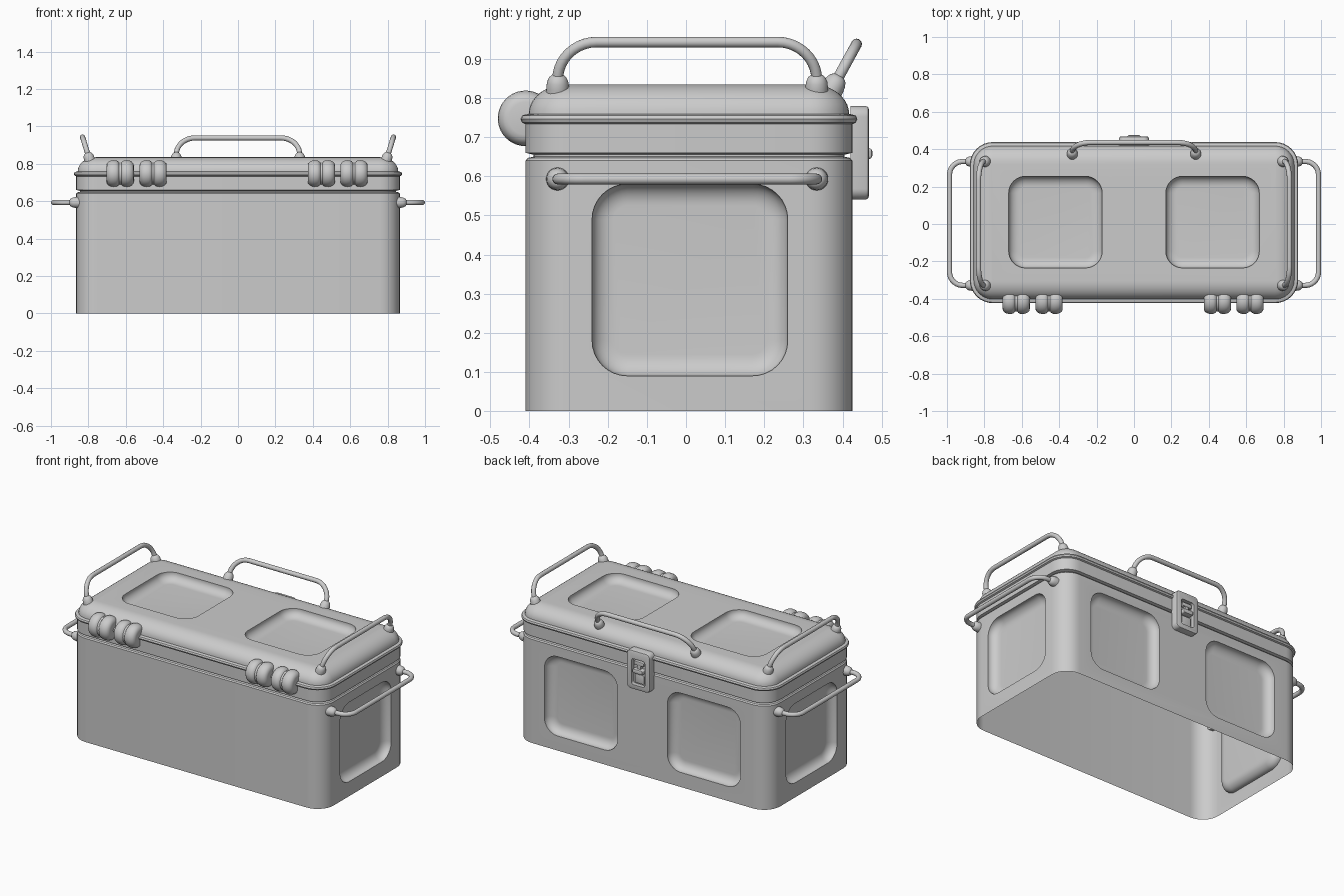
import bpy, bmesh, math
from mathutils import Vector, Matrix

if "Cube" in bpy.data.objects:
    bpy.data.objects.remove(bpy.data.objects["Cube"])

CY = 0.0075            # centre of the box in y
HX, HY, R = 0.865, 0.4175, 0.11


def frame(loc, xd, yd):
    """Matrix placing local x, y along the given axes at loc."""
    xd, yd = Vector(xd), Vector(yd)
    m = Matrix((xd, yd, xd.cross(yd))).transposed().to_4x4()
    m.translation = loc
    return m


def skin(name, rings, m=Matrix()):
    """Closed surface through equal-length rings, capped at both ends."""
    bm = bmesh.new()
    vs = [[bm.verts.new(m @ Vector(p)) for p in r] for r in rings]
    n = len(vs[0])
    for a, b in zip(vs, vs[1:]):
        for i in range(n):
            j = (i + 1) % n
            bm.faces.new((a[i], a[j], b[j], b[i]))
    bm.faces.new(vs[0])
    bm.faces.new(vs[-1])
    bmesh.ops.recalc_face_normals(bm, faces=bm.faces)
    me = bpy.data.meshes.new(name)
    bm.to_mesh(me)
    bm.free()
    ob = bpy.data.objects.new(name, me)
    bpy.context.collection.objects.link(ob)
    return ob


def round_rect(hx, hy, r, z, seg=8):
    pts = []
    for k, (sx, sy) in enumerate(((1, 1), (-1, 1), (-1, -1), (1, -1))):
        for i in range(seg + 1):
            a = math.pi / 2 * (k + i / seg)
            pts.append((sx * (hx - r) + r * math.cos(a), sy * (hy - r) + r * math.sin(a), z))
    return pts


def loft(name, hx, hy, r, profile, m=Matrix()):
    """Rounded-rectangle loft; profile is (inset, z)."""
    return skin(name, [round_rect(hx - d, hy - d, max(r - d, 0.004), z) for d, z in profile], m)


def lathe(name, profile, m, seg=28):
    """Turned part about local z; profile is (radius, z)."""
    t = [2 * math.pi * i / seg for i in range(seg)]
    return skin(name, [[(r * math.cos(a), r * math.sin(a), z) for a in t] for r, z in profile], m)


def arc(d0, z0, d1, z1, n=8):
    """Quarter ellipse leaving vertically at (d0,z0), arriving flat at (d1,z1)."""
    return [(d1 + (d0 - d1) * math.cos(math.pi / 2 * i / n),
             z0 + (z1 - z0) * math.sin(math.pi / 2 * i / n)) for i in range(n + 1)]


def cut(ob, cutters):
    for c in cutters:
        c.hide_render = True
        mod = ob.modifiers.new("cut", 'BOOLEAN')
        mod.operation, mod.solver, mod.object = 'DIFFERENCE', 'EXACT', c
        bpy.context.view_layer.objects.active = ob
        bpy.ops.object.modifier_apply(modifier=mod.name)
        bpy.data.objects.remove(c)


def open_ends(ob, heights):
    bm = bmesh.new()
    bm.from_mesh(ob.data)
    dead = [f for f in bm.faces if any(all(abs(v.co.z - h) < 1e-4 for v in f.verts) for h in heights)]
    bmesh.ops.delete(bm, geom=dead, context='FACES')
    bm.to_mesh(ob.data)
    bm.free()


def dent(m):
    """Cutter for one pressed panel, local z pointing outward."""
    return loft("panel_cutter", 0.25, 0.245, 0.09, [(0, 0.04)] + arc(0, -0.005, 0.055, -0.05), m)


# body: open-bottomed box with pressed panels on back and sides
body = loft("body", HX, HY, R, [(0, 0), (0, 0.64), (0.006, 0.647), (0.02, 0.65)])
body.data.transform(Matrix.Translation((0, CY, 0)))
cutters = [dent(frame((s * 0.42, CY + HY, 0.335), (-1, 0, 0), (0, 0, 1))) for s in (-1, 1)]
cutters += [dent(frame((s * HX, 0.01, 0.335), (0, s, 0), (0, 0, 1))) for s in (-1, 1)]
cut(body, cutters)
open_ends(body, (0, 0.65))

# lid: band, rolled flange and domed top with two panels
lid = loft("lid", HX, HY, R, [(0.02, 0.65), (0.02, 0.655), (0, 0.66), (0, 0.733), (-0.009, 0.737),
                             (-0.013, 0.746), (-0.009, 0.755), (0.0, 0.758)] + arc(0.008, 0.759, 0.105, 0.835, 10))
lid.data.transform(Matrix.Translation((0, CY, 0)))
cut(lid, [dent(frame((s * 0.42, 0.01, 0.835), (1, 0, 0), (0, 1, 0))) for s in (-1, 1)])
open_ends(lid, (0.65,))


def tube(name, pts, radius, fillet):
    """Round bar along a polyline with rounded corners."""
    pts = [Vector(p) for p in pts]
    path = [pts[0]]
    for a, p, b in zip(pts, pts[1:], pts[2:]):
        u, v = p + (a - p).normalized() * fillet, p + (b - p).normalized() * fillet
        cu, cv = u.lerp(p, 0.55), v.lerp(p, 0.55)
        for i in range(11):
            t = i / 10
            path.append(u * (1 - t)**3 + cu * 3 * t * (1 - t)**2 + cv * 3 * t * t * (1 - t) + v * t**3)
    path.append(pts[-1])
    cd = bpy.data.curves.new(name, 'CURVE')
    cd.dimensions, cd.bevel_depth, cd.bevel_resolution, cd.use_fill_caps = '3D', radius, 4, True
    sp = cd.splines.new('POLY')
    sp.points.add(len(path) - 1)
    for q, p in zip(sp.points, path):
        q.co = (*p, 1)
    ob = bpy.data.objects.new(name, cd)
    bpy.context.collection.objects.link(ob)
    bpy.ops.object.select_all(action='DESELECT')
    ob.select_set(True)
    bpy.context.view_layer.objects.active = ob
    bpy.ops.object.convert(target='MESH')


def handle(name, a, b, out, fillet):
    """Bail handle standing on two knobs."""
    a, b, out = Vector(a), Vector(b), Vector(out)
    tube(name, (a, a + out, b + out, b), 0.0138, fillet)
    rot = out.to_track_quat('Z', 'Y').to_matrix().to_4x4()
    for p in (a, b):
        lathe(name + "_knob", [(0.03, -0.035), (0.029, -0.005), (0.027, 0.01), (0.022, 0.021),
                               (0.014, 0.028), (0.002, 0.03)], Matrix.Translation(p) @ rot)


# handles: two on the sides, two on the lid ends, one at the lid back
for s, side in ((1, "right"), (-1, "left")):
    handle(side + "_carry_handle", (s * 0.872, -0.328, 0.593), (s * 0.872, 0.334, 0.593), (s * 0.114, 0, 0), 0.07)
    handle(side + "_lid_handle", (s * 0.797, -0.328, 0.832), (s * 0.797, 0.334, 0.832), (s * 0.034, 0, 0.111), 0.1)
handle("back_lid_handle", (-0.33, 0.378, 0.832), (0.33, 0.378, 0.832), (0, 0.058, 0.106), 0.1)

# hinges: paired rounded rollers along the front
half = [(0.004, 0.073), (0.042, 0.073), (0.054, 0.070), (0.063, 0.062), (0.069, 0.05), (0.071, 0.037),
        (0.070, 0.022), (0.066, 0.012), (0.058, 0.006)]
roller = half + [(r, -z) for r, z in reversed(half)]
for x in (-0.63, -0.454, 0.446, 0.62):
    lathe("hinge", roller, frame((x, -0.41, 0.748), (0, 1, 0), (0, 0, 1)), 40)


# latch: framed plate on the back with a small catch inside
def back_plate(name, x, z, hx, hz, r, y0, y1, bevel=0.004):
    return loft(name, hx, hz, r, [(0, y0), (0, y1 - bevel), (bevel * 0.3, y1 - bevel * 0.3), (bevel, y1)],
                frame((x, 0, z), (-1, 0, 0), (0, 0, 1)))


latch = back_plate("latch_frame", 0, 0.66, 0.08, 0.12, 0.028, 0.42, 0.468, 0.01)
cut(latch, [back_plate("latch_cutter", 0, 0.65, 0.046, 0.08, 0.015, 0.443, 0.5)])
back_plate("latch_catch_bar", 0, 0.705, 0.034, 0.012, 0.006, 0.44, 0.464)
back_plate("latch_catch_stem", 0, 0.68, 0.012, 0.025, 0.005, 0.44, 0.462)
back_plate("latch_catch_pin", 0, 0.658, 0.035, 0.014, 0.008, 0.44, 0.476, 0.008)
back_plate("latch_catch_base", 0, 0.607, 0.032, 0.028, 0.006, 0.44, 0.455)

# smooth shading with crisp edges
for ob in bpy.data.objects:
    ob.select_set(ob.type == 'MESH')
bpy.context.view_layer.objects.active = body
bpy.ops.object.shade_smooth_by_angle(angle=math.radians(32))
